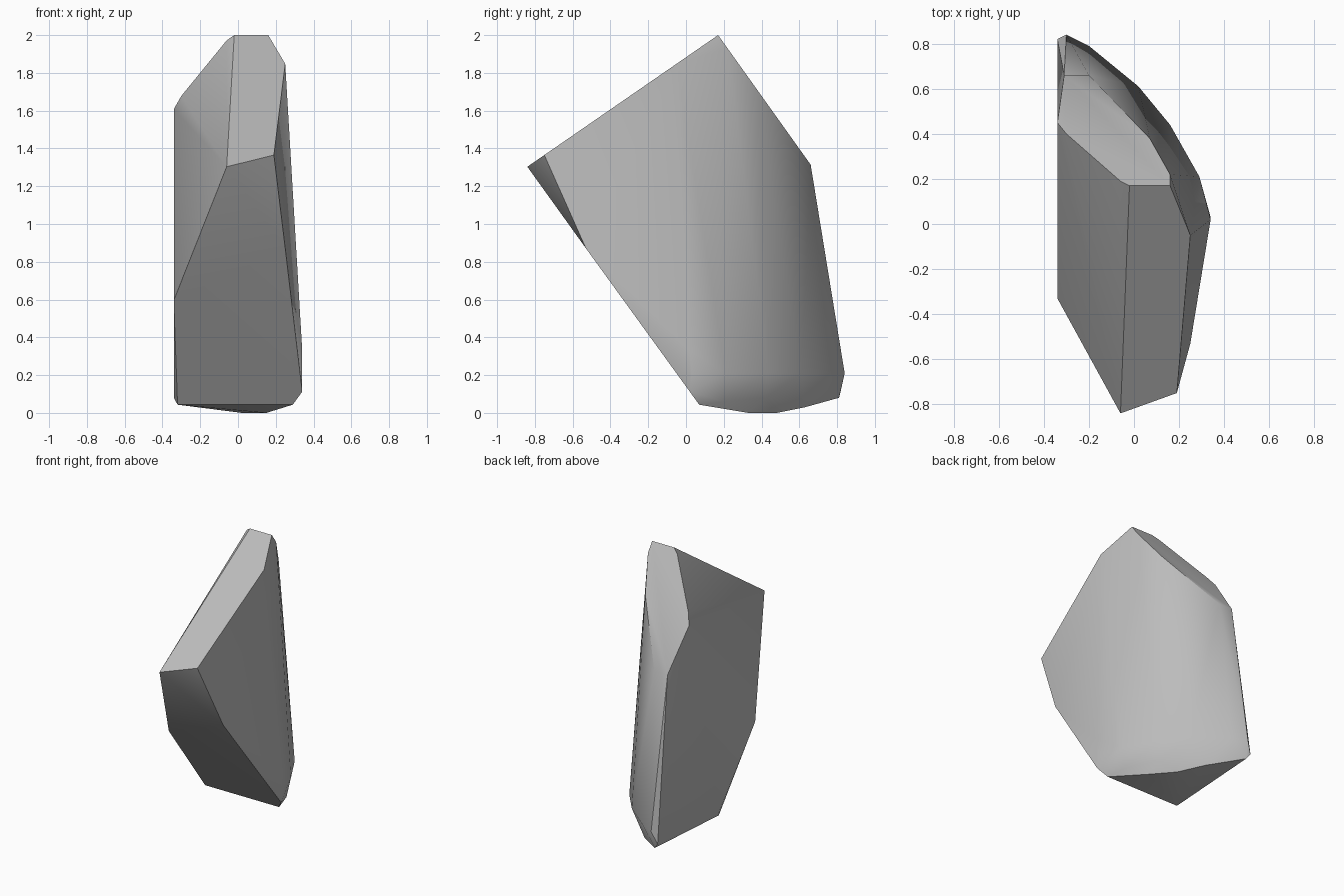
import bpy
import bmesh
import math

cube = bpy.data.objects.get("Cube")
if cube:
    bpy.data.objects.remove(cube, do_unlink=True)


# Heights on the three large sloping cuts
def roof(y):
    return 2.0 + (y - 0.17) * 0.69


def back_slope(y):
    return 2.0 - (y - 0.17) * 1.4


def underside(y):
    return 0.14 - y * 1.38


def on_cut(cut, outline):
    return [(x, y, cut(y)) for x, y in outline]


# Outline corners of each cut, seen from above
roof_outline = [(-0.02, 0.17), (0.16, 0.17), (0.25, -0.05), (0.19, -0.75), (-0.06, -0.84)]
back_outline = [(0.16, 0.22), (0.07, 0.38), (-0.20, 0.66), (-0.31, 0.66),
                (-0.34, 0.45), (-0.30, 0.40), (-0.06, 0.19)]
underside_outline = [(-0.34, -0.33), (0.25, -0.53), (0.34, 0.02), (0.29, 0.07), (-0.32, 0.07)]

# Curved outer wall: widest ring just above the base
wall_outline = [(0.34, 0.03), (0.29, 0.21), (0.16, 0.44), (0.02, 0.61), (-0.20, 0.79), (-0.30, 0.84)]
wall_ring = [(x, y, 0.21) for x, y in wall_outline]
wall_ring.append((0.34, 0.02, 0.33))

# Rounded base and the flat left side's lower corners
base = [(0.15, 0.33, 0.0), (0.02, 0.48, 0.0), (-0.10, 0.63, 0.03),
        (0.26, 0.20, 0.06), (0.13, 0.42, 0.08), (-0.31, 0.81, 0.08),
        (-0.34, 0.82, 0.12), (-0.34, 0.10, 0.08)]

corners = (on_cut(roof, roof_outline) + on_cut(back_slope, back_outline)
           + on_cut(underside, underside_outline) + wall_ring + base)

# Wrap the corners into one solid and merge its flat facets
bm = bmesh.new()
for corner in corners:
    bm.verts.new(corner)
bmesh.ops.convex_hull(bm, input=bm.verts[:])
loose = [v for v in bm.verts if not v.link_faces]
bmesh.ops.delete(bm, geom=loose, context='VERTS')
bmesh.ops.dissolve_limit(bm, angle_limit=math.radians(1.5),
                         verts=bm.verts[:], edges=bm.edges[:])
bmesh.ops.recalc_face_normals(bm, faces=bm.faces[:])
mesh = bpy.data.meshes.new("rock_shard")
bm.to_mesh(mesh)
bm.free()

shard = bpy.data.objects.new("rock_shard", mesh)
bpy.context.collection.objects.link(shard)

# Plain grey stone
stone = bpy.data.materials.new("grey_stone")
stone.use_nodes = True
colour = (0.5, 0.5, 0.5, 1.0)
stone.diffuse_color = colour
stone.node_tree.nodes["Principled BSDF"].inputs["Base Color"].default_value = colour
mesh.materials.append(stone)

# Smooth the curved wall, keep the cuts crisp
bpy.ops.object.select_all(action='DESELECT')
shard.select_set(True)
bpy.context.view_layer.objects.active = shard
bpy.ops.object.shade_smooth_by_angle(angle=math.radians(32))
